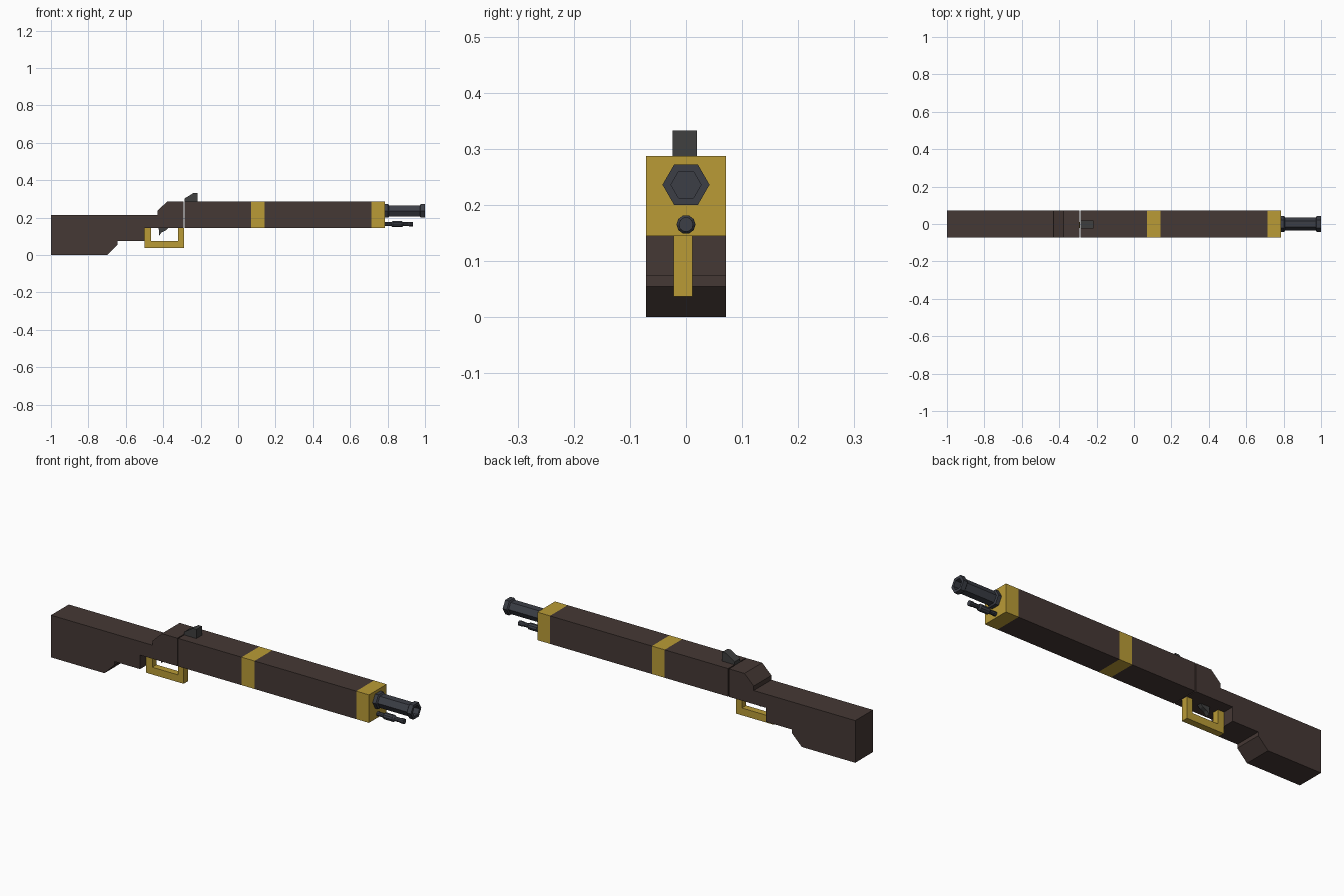
import bpy, bmesh
from math import cos, sin, pi

if "Cube" in bpy.data.objects:
    bpy.data.objects.remove(bpy.data.objects["Cube"])


def material(name, rgb):
    m = bpy.data.materials.new(name)
    m.diffuse_color = (*rgb, 1)
    m.use_nodes = True
    m.node_tree.nodes["Principled BSDF"].inputs["Base Color"].default_value = m.diffuse_color
    return m


WOOD = material("dark_wood", (0.06, 0.04, 0.035))
BRASS = material("brass", (0.49, 0.33, 0.037))
STEEL = material("blued_steel", (0.045, 0.049, 0.062))
IRON = material("dark_iron", (0.05, 0.05, 0.05))


def finish(name, bm, mat):
    bmesh.ops.recalc_face_normals(bm, faces=bm.faces)
    mesh = bpy.data.meshes.new(name)
    bm.to_mesh(mesh)
    bm.free()
    mesh.materials.append(mat)
    obj = bpy.data.objects.new(name, mesh)
    bpy.context.collection.objects.link(obj)
    return obj


def extrude_profile(name, pts, y0, y1, mat):
    """Side outline (x, z) given thickness from y0 to y1."""
    bm = bmesh.new()
    face = bm.faces.new([bm.verts.new((x, y0, z)) for x, z in pts])
    new = bmesh.ops.extrude_face_region(bm, geom=[face])["geom"]
    verts = [v for v in new if isinstance(v, bmesh.types.BMVert)]
    bmesh.ops.translate(bm, verts=verts, vec=(0, y1 - y0, 0))
    return finish(name, bm, mat)


def lathe_x(name, profile, z, sides, mat):
    """Faceted tube along x from (x, radius) stations, closed at both ends."""
    bm = bmesh.new()
    rings = [[bm.verts.new((x, r * cos(2 * pi * i / sides), z + r * sin(2 * pi * i / sides)))
              for i in range(sides)] for x, r in profile]
    for a, b in zip(rings, rings[1:]):
        for i in range(sides):
            j = (i + 1) % sides
            bm.faces.new((a[i], a[j], b[j], b[i]))
    bm.faces.new(rings[0])
    bm.faces.new(rings[-1])
    return finish(name, bm, mat)


def box(name, x0, x1, mat):
    pts = [(x0, LOW), (x1, LOW), (x1, TOP), (x0, TOP)]
    return extrude_profile(name, pts, -W, W, mat)


W, LOW, TOP = 0.071, 0.145, 0.287

# Butt, wrist and breech block in one outline
extrude_profile("stock", [
    (-1, 0), (-0.7, 0), (-0.645, 0.055), (-0.645, 0.074), (-0.5, 0.074), (-0.5, LOW),
    (-0.291, LOW), (-0.291, TOP), (-0.378, TOP), (-0.43, 0.237), (-0.43, 0.214), (-1, 0.214)],
    -W, W, WOOD)

# Fore-end wood and brass bands, end to end
box("rear_forestock", -0.286, 0.07, WOOD)
box("middle_band", 0.07, 0.142, BRASS)
box("front_forestock", 0.142, 0.714, WOOD)
box("nose_band", 0.714, 0.785, BRASS)

# U-shaped trigger guard
extrude_profile("trigger_guard", [
    (-0.5, LOW), (-0.5, 0.037), (-0.29, 0.037), (-0.29, LOW),
    (-0.322, LOW), (-0.322, 0.074), (-0.466, 0.074), (-0.466, LOW)],
    -0.022, 0.012, BRASS)

# Hooked trigger
extrude_profile("trigger", [
    (-0.425, 0.15), (-0.421, 0.105), (-0.408, 0.122), (-0.385, 0.132), (-0.368, 0.15)],
    -0.016, 0.006, IRON)

# Wedge rear sight
extrude_profile("rear_sight", [
    (-0.287, 0.28), (-0.217, 0.28), (-0.217, 0.333), (-0.236, 0.333), (-0.287, 0.302)],
    -0.024, 0.02, IRON)

# Hexagonal barrel with collars and recessed muzzle
lathe_x("barrel", [
    (0.77, 0.042), (0.803, 0.042), (0.808, 0.034), (0.972, 0.034), (0.977, 0.042),
    (1.0, 0.042), (1.0, 0.027), (0.95, 0.027)], 0.236, 6, STEEL)

# Stepped rod below the barrel
lathe_x("cleaning_rod", [
    (0.77, 0.011), (0.82, 0.011), (0.828, 0.017), (0.876, 0.017), (0.884, 0.011),
    (0.912, 0.011), (0.916, 0.013), (0.935, 0.013)], 0.165, 10, STEEL)
